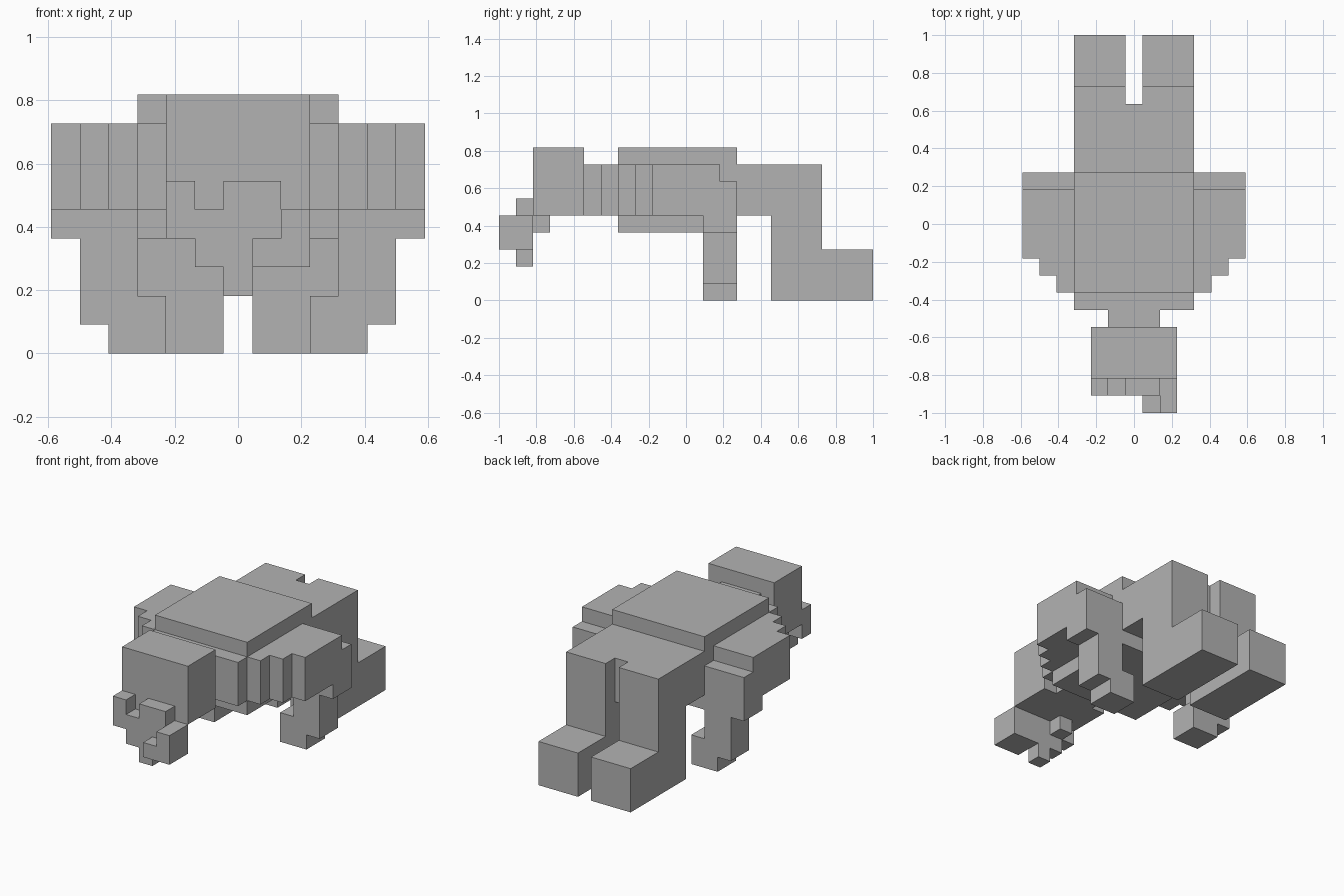
import bpy
import bmesh
import math
from itertools import product
from mathutils import Vector

UNIT = 1 / 11  # edge length of one block

cube = bpy.data.objects.get("Cube")
if cube:
    bpy.data.objects.remove(cube, do_unlink=True)

grey = bpy.data.materials.new("stone grey")
grey.use_nodes = True
grey.diffuse_color = (0.45, 0.45, 0.45, 1)
grey.node_tree.nodes["Principled BSDF"].inputs["Base Color"].default_value = (0.45, 0.45, 0.45, 1)


def blocks(*boxes):
    """Cells filled by boxes; x columns are inclusive, y and z are edges."""
    cells = set()
    for (x0, x1), ys, zs in boxes:
        cells |= set(product(range(x0, x1 + 1), range(*ys), range(*zs)))
    return cells


def mirrored(cells):
    return {(-x, y, z) for x, y, z in cells}


parts = {}

# Trunk of the body with raised back shell, belly, chest and neck
parts["body"] = blocks(
    ((-3, 3), (-5, 7), (5, 8)),
    ((-3, 3), (-4, 3), (8, 9)),
    ((-3, 3), (-4, 3), (4, 5)),
)
parts["neck"] = blocks(((-1, 1), (-6, -5), (5, 8)))
parts["head"] = blocks(((-2, 2), (-9, -6), (5, 9)))

# Irregular muzzle hanging off the front of the head
parts["muzzle"] = blocks(
    ((-2, -2), (-10, -9), (4, 6)),
    ((-1, -1), (-10, -9), (3, 5)),
    ((0, 0), (-10, -9), (2, 6)),
    ((1, 1), (-10, -9), (3, 6)),
    ((2, 2), (-11, -9), (3, 5)),
    ((1, 1), (-11, -10), (3, 4)),
    ((-1, -1), (-9, -8), (4, 5)),
)

# Stepped shoulder and front leg
shoulder = blocks(
    ((4, 4), (-4, 2), (5, 8)),
    ((5, 5), (-3, 2), (5, 8)),
    ((6, 6), (-2, 2), (5, 8)),
    ((4, 6), (2, 3), (5, 7)),
    ((4, 6), (1, 3), (4, 5)),
)
front_leg = blocks(
    ((4, 5), (1, 3), (2, 4)),
    ((3, 5), (1, 3), (1, 2)),
    ((3, 4), (1, 3), (0, 1)),
)

# Rear leg with long foot
rear_leg = blocks(
    ((1, 3), (5, 7), (0, 5)),
    ((1, 3), (7, 8), (0, 8)),
    ((1, 3), (8, 11), (0, 3)),
)

for name, cells in (("shoulder", shoulder), ("front_leg", front_leg), ("rear_leg", rear_leg)):
    parts["left_" + name] = cells
    parts["right_" + name] = mirrored(cells)

filled = set().union(*parts.values())


def build(name, cells):
    """Skin the cells, leaving out faces hidden against other blocks."""
    bm = bmesh.new()
    for cell in sorted(cells):
        centre = Vector(cell) + Vector((0, 0.5, 0.5))
        for axis, sign in product(range(3), (-1, 1)):
            step = [0, 0, 0]
            step[axis] = sign
            if tuple(c + s for c, s in zip(cell, step)) in filled:
                continue
            normal = Vector(step)
            u = Vector([float(i == (axis + 1) % 3) for i in range(3)])
            v = normal.cross(u)
            ring = [u + v, v - u, -u - v, u - v]
            bm.faces.new([bm.verts.new((centre + (normal + c) / 2) * UNIT) for c in ring])
    bmesh.ops.remove_doubles(bm, verts=bm.verts, dist=0.001)
    bmesh.ops.dissolve_limit(bm, angle_limit=math.radians(1), verts=bm.verts, edges=bm.edges)
    mesh = bpy.data.meshes.new(name)
    bm.to_mesh(mesh)
    bm.free()
    mesh.materials.append(grey)
    bpy.context.scene.collection.objects.link(bpy.data.objects.new(name, mesh))


for part_name, part_cells in parts.items():
    build(part_name, part_cells)
